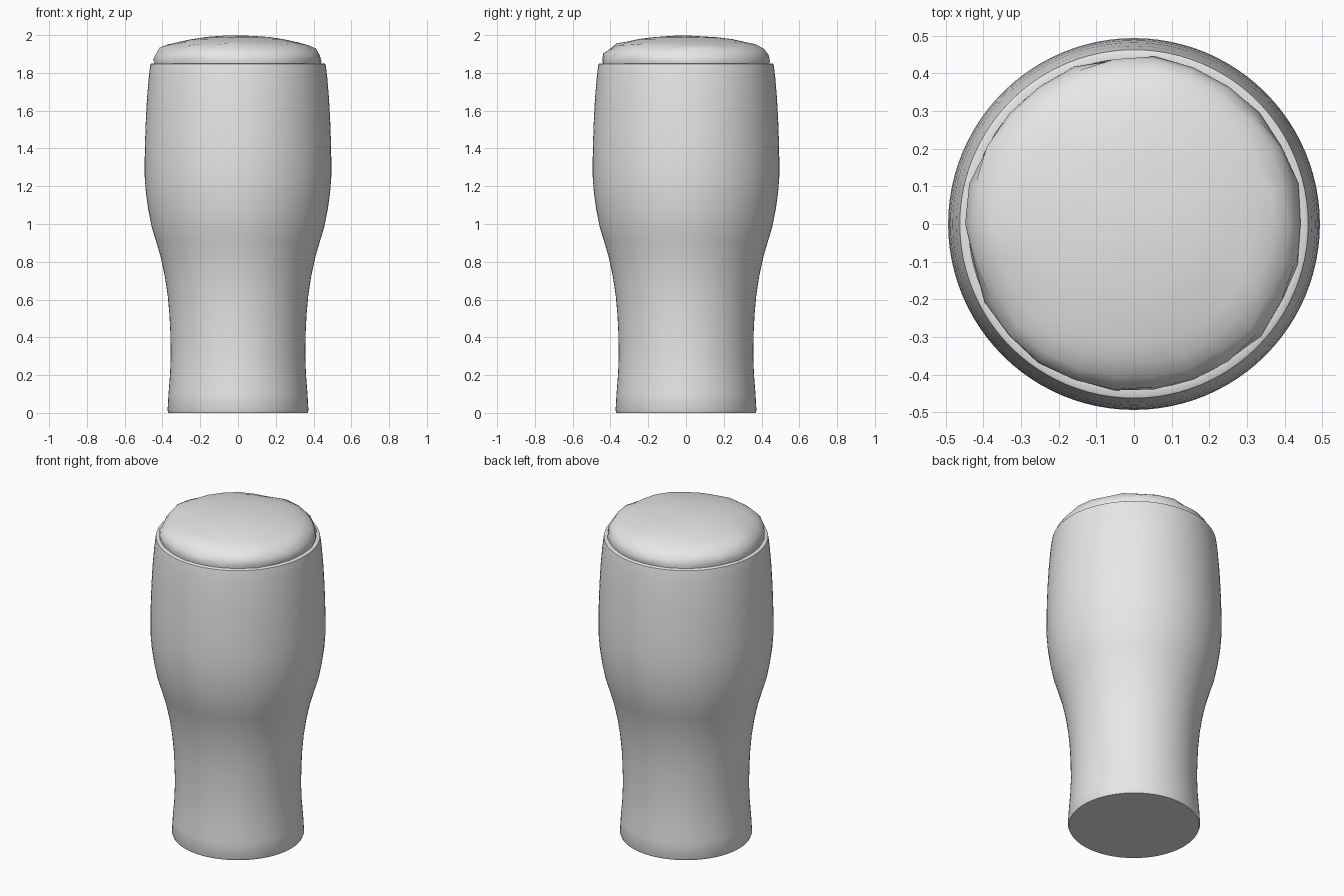
import bpy
import bmesh
import math
import random
from mathutils import Vector, noise

random.seed(4)
cube = bpy.data.objects.get("Cube")
if cube:
    bpy.data.objects.remove(cube)


def make_material(name, colour):
    mat = bpy.data.materials.new(name)
    mat.use_nodes = True
    mat.diffuse_color = colour
    mat.node_tree.nodes["Principled BSDF"].inputs["Base Color"].default_value = colour
    return mat


def revolve(name, profile, sides, mat, angle):
    """Spin a profile of (radius, height) about z, closing it at both poles."""
    bm = bmesh.new()
    rings = []
    for r, z in profile:
        if r == 0:
            rings.append([bm.verts.new((0, 0, z))] * sides)
        else:
            turns = [2 * math.pi * i / sides for i in range(sides)]
            rings.append([bm.verts.new((r * math.cos(a), r * math.sin(a), z)) for a in turns])
    for low, high in zip(rings, rings[1:]):
        for i in range(sides):
            j = (i + 1) % sides
            corners = list(dict.fromkeys((low[i], low[j], high[j], high[i])))
            bm.faces.new(corners)
    bmesh.ops.recalc_face_normals(bm, faces=bm.faces)
    mesh = bpy.data.meshes.new(name)
    bm.to_mesh(mesh)
    bm.free()
    mesh.materials.append(mat)
    obj = bpy.data.objects.new(name, mesh)
    bpy.context.collection.objects.link(obj)
    bpy.ops.object.select_all(action="DESELECT")
    obj.select_set(True)
    bpy.context.view_layer.objects.active = obj
    bpy.ops.object.shade_smooth_by_angle(angle=math.radians(angle))
    return obj


grey = make_material("light grey", (0.8, 0.8, 0.8, 1))

# Glass: outer wall from foot to rim, then the inner wall back down to a thick base
outer = [(0.368, 0), (0.373, 0.012), (0.368, 0.1), (0.36, 0.2), (0.356, 0.3),
         (0.358, 0.42), (0.363, 0.52), (0.372, 0.62), (0.387, 0.72), (0.408, 0.82),
         (0.434, 0.91), (0.456, 0.98), (0.474, 1.07), (0.487, 1.16), (0.494, 1.25),
         (0.494, 1.34), (0.492, 1.44), (0.488, 1.55), (0.482, 1.66), (0.473, 1.77),
         (0.466, 1.83), (0.463, 1.847), (0.458, 1.85)]
inner = [(r - 0.018, z) for r, z in reversed(outer[3:])]
revolve("glass", [(0, 0)] + outer + inner + [(0, 0.2)], 96, grey, 40)

# Foam: an uneven dome that bulges out of the rim
dome = [(0, 1.78), (0.43, 1.78), (0.437, 1.835), (0.445, 1.865), (0.438, 1.895),
        (0.41, 1.925), (0.37, 1.947), (0.32, 1.964), (0.25, 1.98),
        (0.17, 1.991), (0.08, 1.997), (0, 1.999)]
foam = revolve("foam_head", dome, 26, grey, 50)
for v in foam.data.vertices:
    r = math.hypot(v.co.x, v.co.y)
    if v.co.z < 1.8 or r < 0.01:
        continue
    lump = noise.noise(Vector(v.co) * 5)
    if r > 0.36:
        push = 1 + 0.015 * lump + random.uniform(-0.014, 0.012)
        v.co.x *= push
        v.co.y *= push
        v.co.z += 0.012 * lump + random.uniform(-0.005, 0.005)
    else:
        v.co.z += 0.004 * lump - 0.002
    v.co.z = min(v.co.z, 2)
